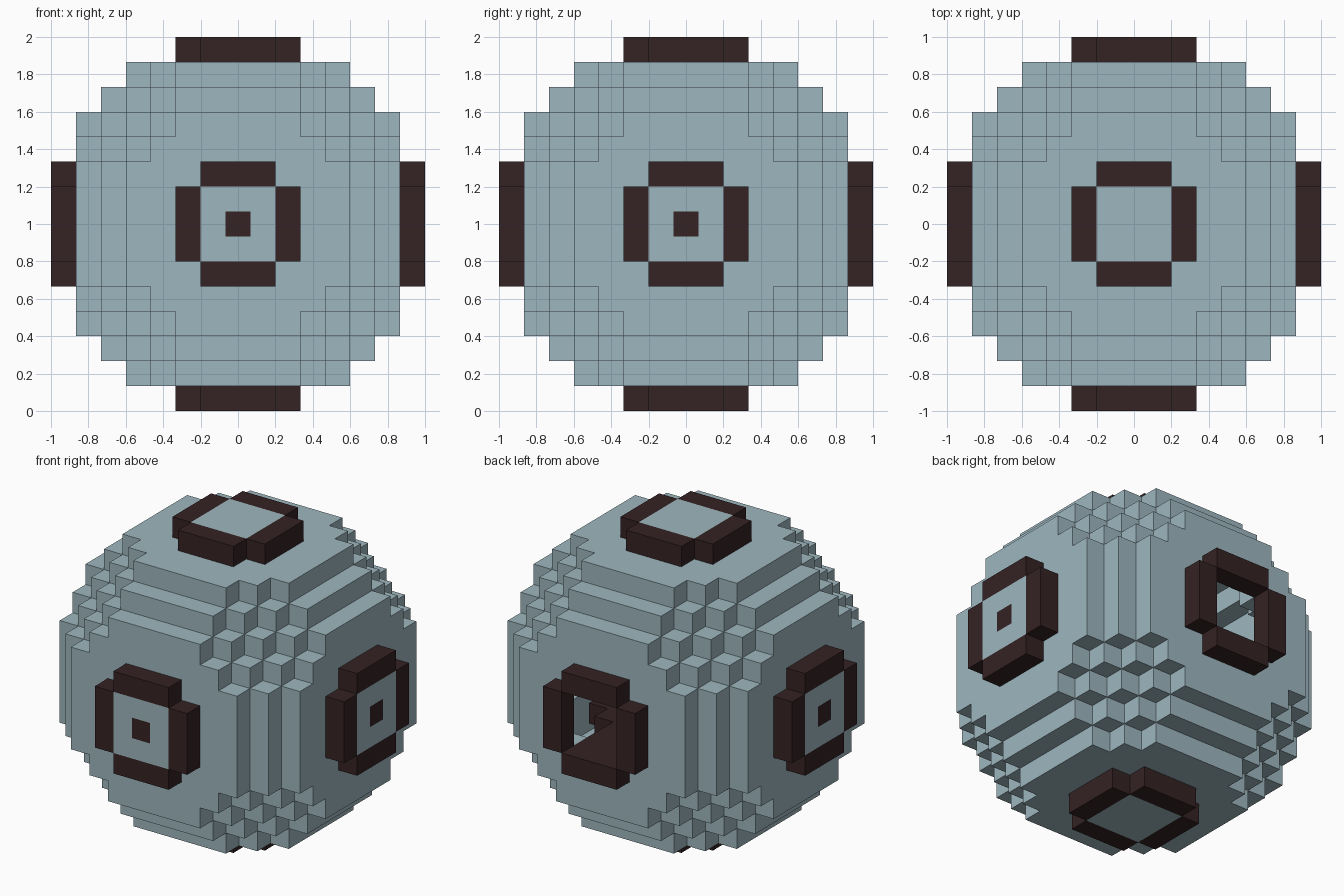
import bpy, bmesh
from itertools import product
from mathutils import Vector

cube = bpy.data.objects.get("Cube")
if cube:
    bpy.data.objects.remove(cube, do_unlink=True)

UNIT = 2 / 15          # edge of one block
LIMIT = 56             # squared radius of the ball in blocks
AXES = [Vector(v) for v in ((1, 0, 0), (0, 1, 0), (0, 0, 1))]


def make_material(name, rgb):
    mat = bpy.data.materials.new(name)
    mat.use_nodes = True
    mat.diffuse_color = (*rgb, 1)
    bsdf = next(n for n in mat.node_tree.nodes if n.type == 'BSDF_PRINCIPLED')
    bsdf.inputs["Base Color"].default_value = (*rgb, 1)
    return mat


blue = make_material("pale_blue", (0.34, 0.47, 0.52))
brown = make_material("dark_brown", (0.035, 0.016, 0.017))


def in_ball(p):
    return sum(c * c for c in p) <= LIMIT


def neighbours(p):
    for axis in range(3):
        for sign in (-1, 1):
            q = list(p)
            q[axis] += sign
            yield axis, sign, tuple(q)


def classify(p):
    """Name the part a shell block belongs to, or None where it is open."""
    if max(map(abs, p)) < 7:
        return "shell"
    axis = [abs(c) for c in p].index(7)
    spread = max(abs(c) for i, c in enumerate(p) if i != axis)
    if spread == 2:
        return "port_frames"
    if axis == 1 and p[1] > 0:
        return None                      # open doorway at the back
    if spread == 0 and axis != 2:
        return "port_buttons"
    return "shell"


# Hollow shell one block thick, with framed ports on all six sides
blocks = {}
for p in product(range(-7, 8), repeat=3):
    if in_ball(p) and any(not in_ball(q) for _, _, q in neighbours(p)):
        part = classify(p)
        if part:
            blocks[p] = part

# Inner floor with a walkway to the doorway
for x, y in product(range(-3, 4), range(-3, 7)):
    disc = y <= 3 and abs(x) + abs(y) <= 5
    if disc or (abs(x) <= 1 and y > 0):
        blocks.setdefault((x, y, -2), "inner_floor")


def build_part(name, mat):
    """Mesh only the exposed block sides of one part."""
    bm = bmesh.new()
    for p, part in blocks.items():
        if part != name:
            continue
        for axis, sign, q in neighbours(p):
            if q in blocks:
                continue
            n = AXES[axis] * sign
            u = AXES[(axis + 1) % 3]
            v = n.cross(u)
            mid = Vector(p) + n / 2
            corners = [mid + (u * a + v * b) / 2
                       for a, b in ((-1, -1), (1, -1), (1, 1), (-1, 1))]
            bm.faces.new([bm.verts.new(c * UNIT + AXES[2]) for c in corners])
    bmesh.ops.remove_doubles(bm, verts=bm.verts, dist=UNIT / 100)
    mesh = bpy.data.meshes.new(name)
    bm.to_mesh(mesh)
    bm.free()
    mesh.materials.append(mat)
    obj = bpy.data.objects.new(name, mesh)
    bpy.context.collection.objects.link(obj)


build_part("shell", blue)
for part_name in ("port_frames", "port_buttons", "inner_floor"):
    build_part(part_name, brown)
